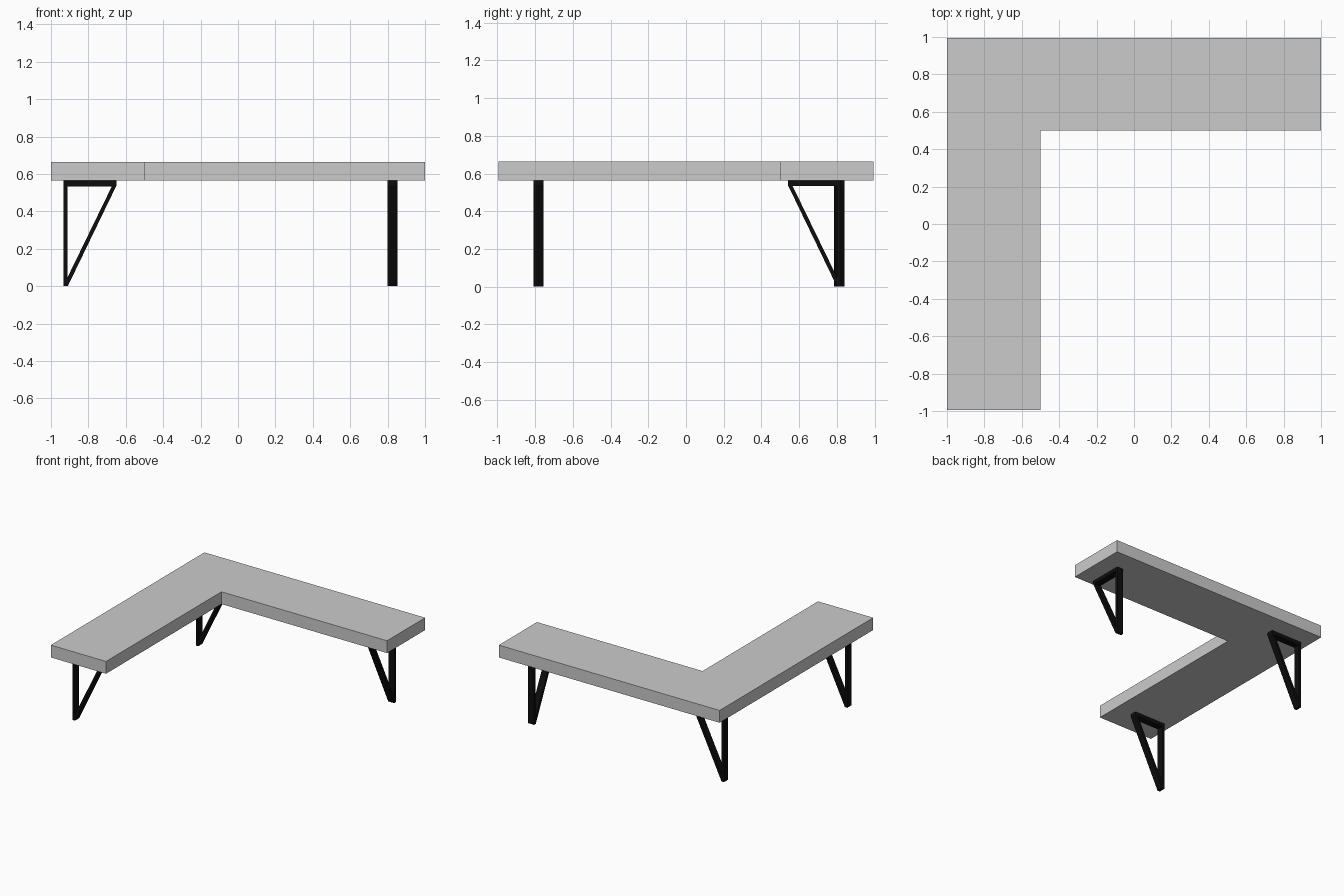
import bpy, bmesh
from mathutils import Matrix, Vector
from math import pi

if "Cube" in bpy.data.objects:
    bpy.data.objects.remove(bpy.data.objects["Cube"])

LEG_TOP, LEG_DEPTH = 0.564, 0.054


def extruded(name, points, faces, direction, matrix=Matrix(), color=None):
    """Extrude a flat set of faces along a direction into a closed solid."""
    bm = bmesh.new()
    verts = [bm.verts.new(p) for p in points]
    base = [bm.faces.new([verts[i] for i in f]) for f in faces]
    moved = bmesh.ops.extrude_face_region(bm, geom=base, use_keep_orig=True)["geom"]
    bmesh.ops.translate(bm, vec=Vector(direction),
                        verts=[g for g in moved if isinstance(g, bmesh.types.BMVert)])
    bmesh.ops.recalc_face_normals(bm, faces=bm.faces)
    mesh = bpy.data.meshes.new(name)
    bm.to_mesh(mesh)
    bm.free()
    obj = bpy.data.objects.new(name, mesh)
    obj.matrix_world = matrix
    if color:
        mesh.materials.append(color)
    bpy.context.collection.objects.link(obj)
    return obj


# L-shaped desk top
Y = 0.994
outline = [(-1, -Y), (-0.5, -Y), (-0.5, 0.5), (1, 0.5), (1, Y), (-1, Y)]
extruded("desk_top", [(x, y, LEG_TOP) for x, y in outline], [range(6)], (0, 0, 0.101))

# Black triangular strap legs: outer outline, then the triangular opening
black = bpy.data.materials.new("black_metal")
black.diffuse_color = (0.004, 0.004, 0.004, 1)
black.use_nodes = True
black.node_tree.nodes["Principled BSDF"].inputs["Base Color"].default_value = black.diffuse_color
profile = [(0, 0), (0.022, 0), (0.283, 0.54), (0.283, LEG_TOP), (0, LEG_TOP),
           (0.02, 0.046), (0.257, 0.533), (0.02, 0.533)]
frame = [(0, 1, 5), (1, 2, 6, 5), (2, 3, 4, 7, 6), (4, 0, 5, 7)]

# name, position of the post's outer face, turn about z
legs = [("front_leg", (-0.932, -0.783), 0),
        ("corner_leg", (-0.932, 0.813), 0),
        ("right_leg", (0.827, 0.823), -pi / 2)]
for name, (x, y), turn in legs:
    extruded(name, [(u, -LEG_DEPTH / 2, v) for u, v in profile], frame, (0, LEG_DEPTH, 0),
             Matrix.Translation((x, y, 0)) @ Matrix.Rotation(turn, 4, "Z"), black)
